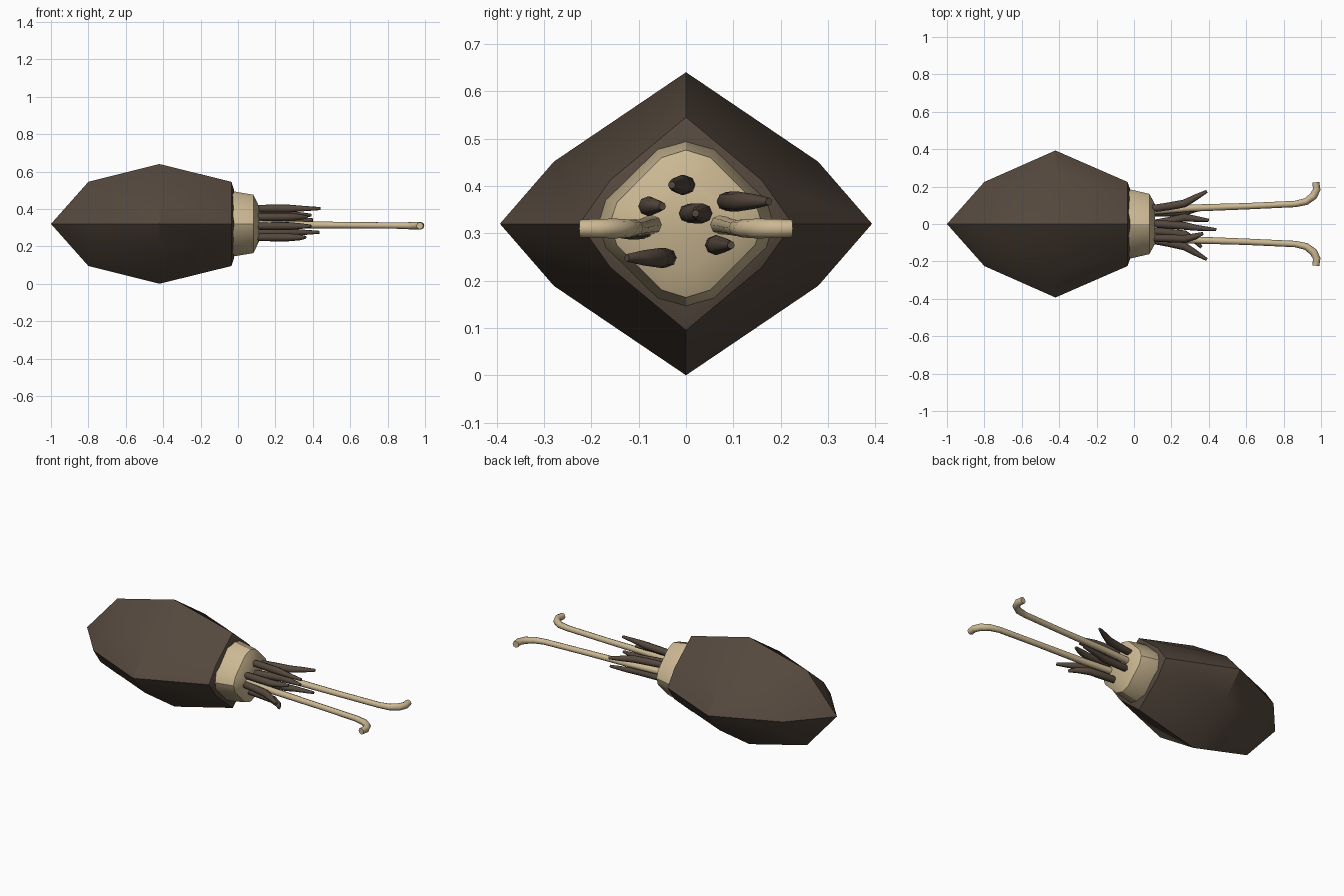
import bpy, bmesh, math

if "Cube" in bpy.data.objects:
    bpy.data.objects.remove(bpy.data.objects["Cube"])

CZ = 0.32  # height of the body axis


def material(name, rgb):
    m = bpy.data.materials.new(name)
    m.diffuse_color = (*rgb, 1)
    m.use_nodes = True
    m.node_tree.nodes["Principled BSDF"].inputs["Base Color"].default_value = m.diffuse_color
    return m


dark = material("dark_skin", (0.09, 0.065, 0.047))
pale = material("pale_skin", (0.60, 0.48, 0.29))


def mirrored_section(quarter):
    """Full loop from a quarter section running from +y to +z."""
    half = quarter + [(-y, z) for y, z in quarter[-2::-1]]
    return half + [(y, -z) for y, z in half[-2:0:-1]]


def loft(name, section, stations, mat, tip=None):
    """Skin scaled sections along x; stations are (x, y scale, z scale)."""
    bm = bmesh.new()
    rings = [[bm.verts.new((x, y * sy, CZ + z * sz)) for y, z in section]
             for x, sy, sz in stations]
    n = len(section)
    for a, b in zip(rings, rings[1:]):
        for i in range(n):
            j = (i + 1) % n
            bm.faces.new((a[i], a[j], b[j], b[i]))
    if tip is not None:
        t = bm.verts.new((tip, 0, CZ))
        for i in range(n):
            bm.faces.new((t, rings[0][(i + 1) % n], rings[0][i]))
    else:
        bm.faces.new(rings[0])
    bm.faces.new(rings[-1])
    bmesh.ops.recalc_face_normals(bm, faces=bm.faces)
    me = bpy.data.meshes.new(name)
    bm.to_mesh(me)
    bm.free()
    me.materials.append(mat)
    ob = bpy.data.objects.new(name, me)
    bpy.context.collection.objects.link(ob)
    bpy.ops.object.select_all(action='DESELECT')
    ob.select_set(True)
    bpy.context.view_layer.objects.active = ob
    bpy.ops.object.shade_smooth_by_angle(angle=math.radians(32))
    return ob


def limb(name, points, mat):
    """Round tapered limb through (x, y, z, radius) points."""
    cu = bpy.data.curves.new(name, 'CURVE')
    cu.dimensions = '3D'
    cu.bevel_depth = 1.0
    cu.bevel_resolution = 2
    cu.use_fill_caps = True
    sp = cu.splines.new('POLY')
    sp.points.add(len(points) - 1)
    for p, (x, y, z, r) in zip(sp.points, points):
        p.co = (x, y, z, 1)
        p.radius = r
    sp.use_smooth = True
    cu.materials.append(mat)
    ob = bpy.data.objects.new(name, cu)
    bpy.context.collection.objects.link(ob)
    return ob


# Mantle: diamond-like eight-sided body with a pointed tail
loft("mantle", mirrored_section([(1, 0), (0.71, 0.41), (0, 1)]),
     [(-0.80, 0.225, 0.225), (-0.42, 0.393, 0.32), (-0.035, 0.225, 0.225),
      (-0.022, 0.19, 0.185)], dark, tip=-1.0)

# Head: pale rounded plug at the mantle opening
loft("head", mirrored_section([(0.187, 0), (0.17, 0.05), (0.06, 0.157), (0, 0.175)]),
     [(-0.06, 0.98, 0.98), (-0.03, 1, 1), (0.083, 0.86, 0.89), (0.112, 0.56, 0.54)], pale)

# Short arms: (start y, middle y, tip y, height, tip x)
arms = [(0.0, -0.01, -0.03, 0.402, 0.44),
        (-0.075, -0.08, -0.05, 0.357, 0.37),
        (0.005, 0.035, 0.02, 0.342, 0.40),
        (0.085, 0.11, 0.175, 0.367, 0.39),
        (0.06, 0.065, 0.095, 0.275, 0.435),
        (-0.04, -0.055, -0.125, 0.248, 0.36),
        (-0.09, -0.12, -0.19, 0.308, 0.39)]
for i, (y0, y1, y2, z, tip) in enumerate(arms):
    limb(f"arm_{i + 1}", [(0.09, y0, z, 0.016), (0.12, y0, z, 0.020),
                          (0.19, 0.6 * y0 + 0.4 * y1, z, 0.021),
                          (0.27, y1, z, 0.021),
                          (0.33, 0.5 * (y1 + y2), z, 0.016),
                          (tip, y2, z, 0.008)], dark)

# Long feeding tentacles, one each side, hooked outwards at the end
for side, label in ((1, "left"), (-1, "right")):
    path = [(0.09, 0.07, 0.318, 0.020), (0.30, 0.085, 0.316, 0.019),
            (0.60, 0.095, 0.313, 0.017), (0.86, 0.107, 0.311, 0.017),
            (0.92, 0.120, 0.310, 0.019), (0.96, 0.150, 0.310, 0.021),
            (0.977, 0.185, 0.310, 0.020), (0.972, 0.223, 0.310, 0.019)]
    limb(f"tentacle_{label}", [(x, side * y, z, r) for x, y, z, r in path], pale)
